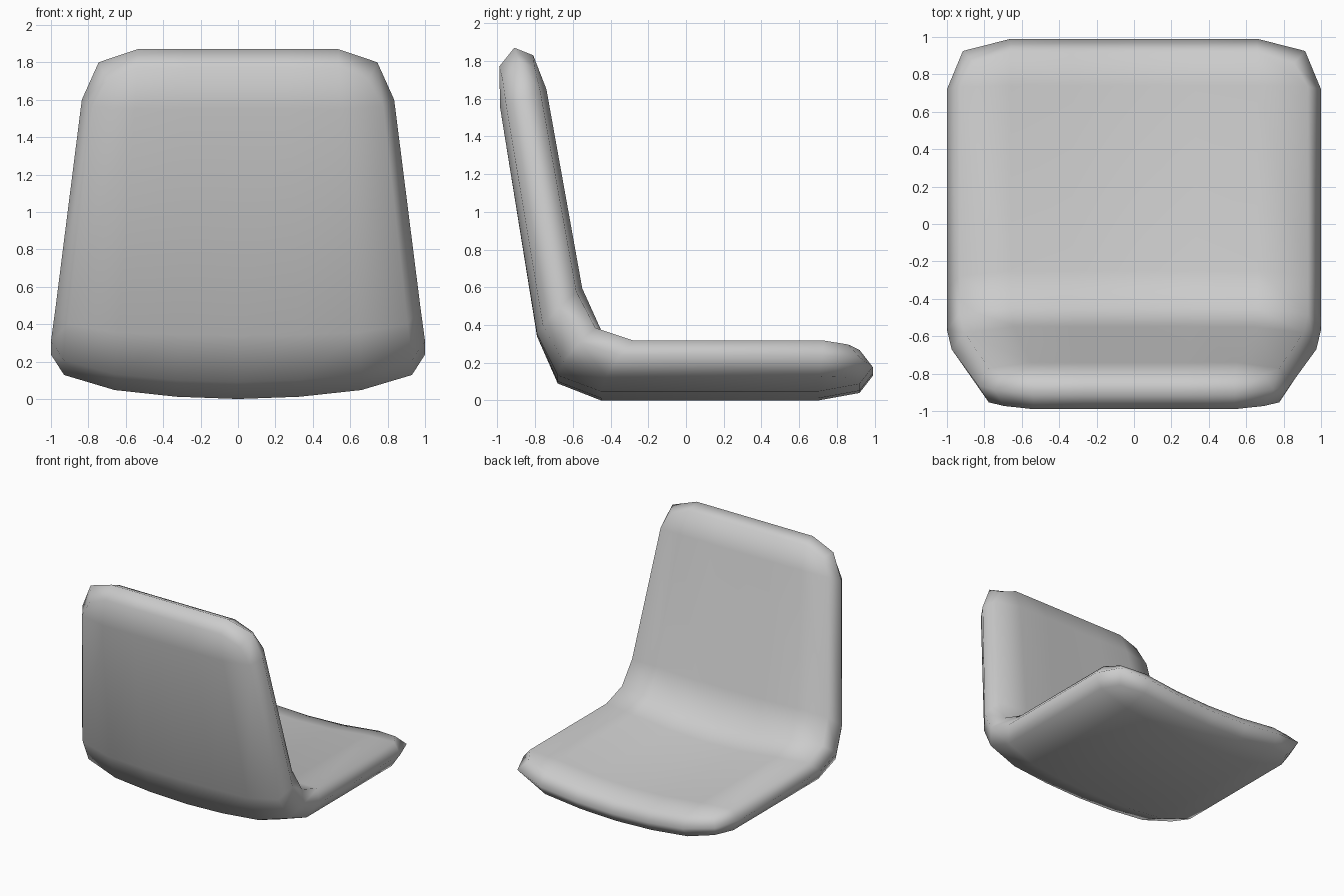
import bpy, bmesh
from mathutils import Vector

if "Cube" in bpy.data.objects:
    bpy.data.objects.remove(bpy.data.objects["Cube"])

# Side profile: (underside y, z), (sitting side y, z), half width, bow amount
ROWS = [
    ((0.92, 0.04), (0.92, 0.22), 1.00, 1.0),    # front edge
    ((0.70, 0.00), (0.74, 0.255), 1.00, 1.0),
    ((-0.45, 0.00), (-0.25, 0.255), 1.00, 1.0),
    ((-0.68, 0.09), (-0.45, 0.33), 1.00, 0.9),
    ((-0.79, 0.34), (-0.55, 0.58), 0.975, 0.3),
    ((-0.985, 1.55), (-0.74, 1.65), 0.835, 0.0),
    ((-0.99, 1.77), (-0.81, 1.83), 0.815, 0.0),  # top edge
]
COLS = [-0.93, -0.66, -0.33, 0.0, 0.33, 0.66, 0.93]
NR, NC = len(ROWS), len(COLS)


def bow(x, amount):
    return 0.11 * x * x * amount


def sheet_point(i, j, side):
    """Point on the underside (0) or sitting side (1)."""
    row, f = ROWS[i], COLS[j]
    p, q = Vector(row[side]), Vector(row[1 - side])
    if j in (0, NC - 1):                       # thin the side edges
        p = p.lerp(q, 0.13)
        if i in (0, NR - 1):                   # round the corners in plan
            inner = Vector(ROWS[1 if i == 0 else NR - 2][side])
            p = p.lerp(inner, 0.33)
            f *= 0.92
    return Vector((f * row[2], p.x, p.y + bow(f, row[3])))


def rim_point(i, j):
    """Point on the outermost line around the shell."""
    row, f = ROWS[i], COLS[j]
    s = 1 if f > 0 else -1
    corner = j in (0, NC - 1)
    if i == 0:
        if corner:
            return Vector((0.915 * s, 0.925, 0.225))
        return Vector((f, 0.99, 0.13 + bow(f, 1)))
    if i == NR - 1:
        if corner:
            return Vector((0.745 * s, -0.885, 1.80))
        return Vector((f * row[2], -0.91, 1.87))
    mid = (Vector(row[0]) + Vector(row[1])) / 2
    return Vector((s * row[2], mid.x, mid.y + bow(1, row[3])))


bm = bmesh.new()

# Two sheets
sheets = []
for side in (0, 1):
    g = [[bm.verts.new(sheet_point(i, j, side)) for j in range(NC)] for i in range(NR)]
    for i in range(NR - 1):
        for j in range(NC - 1):
            bm.faces.new((g[i][j], g[i + 1][j], g[i + 1][j + 1], g[i][j + 1]))
    sheets.append(g)

# Rounded rim joining them
loop = ([(0, j) for j in range(NC)] + [(i, NC - 1) for i in range(1, NR)]
        + [(NR - 1, j) for j in range(NC - 2, -1, -1)]
        + [(i, 0) for i in range(NR - 2, 0, -1)])
rim = [bm.verts.new(rim_point(i, j)) for i, j in loop]
for k, (i, j) in enumerate(loop):
    n = (k + 1) % len(loop)
    i2, j2 = loop[n]
    for g in sheets:
        bm.faces.new((g[i][j], g[i2][j2], rim[n], rim[k]))

bmesh.ops.recalc_face_normals(bm, faces=bm.faces[:])
for face in bm.faces:
    face.smooth = True

mesh = bpy.data.meshes.new("seat_shell")
bm.to_mesh(mesh)
bm.free()
seat = bpy.data.objects.new("seat_shell", mesh)
bpy.context.collection.objects.link(seat)
